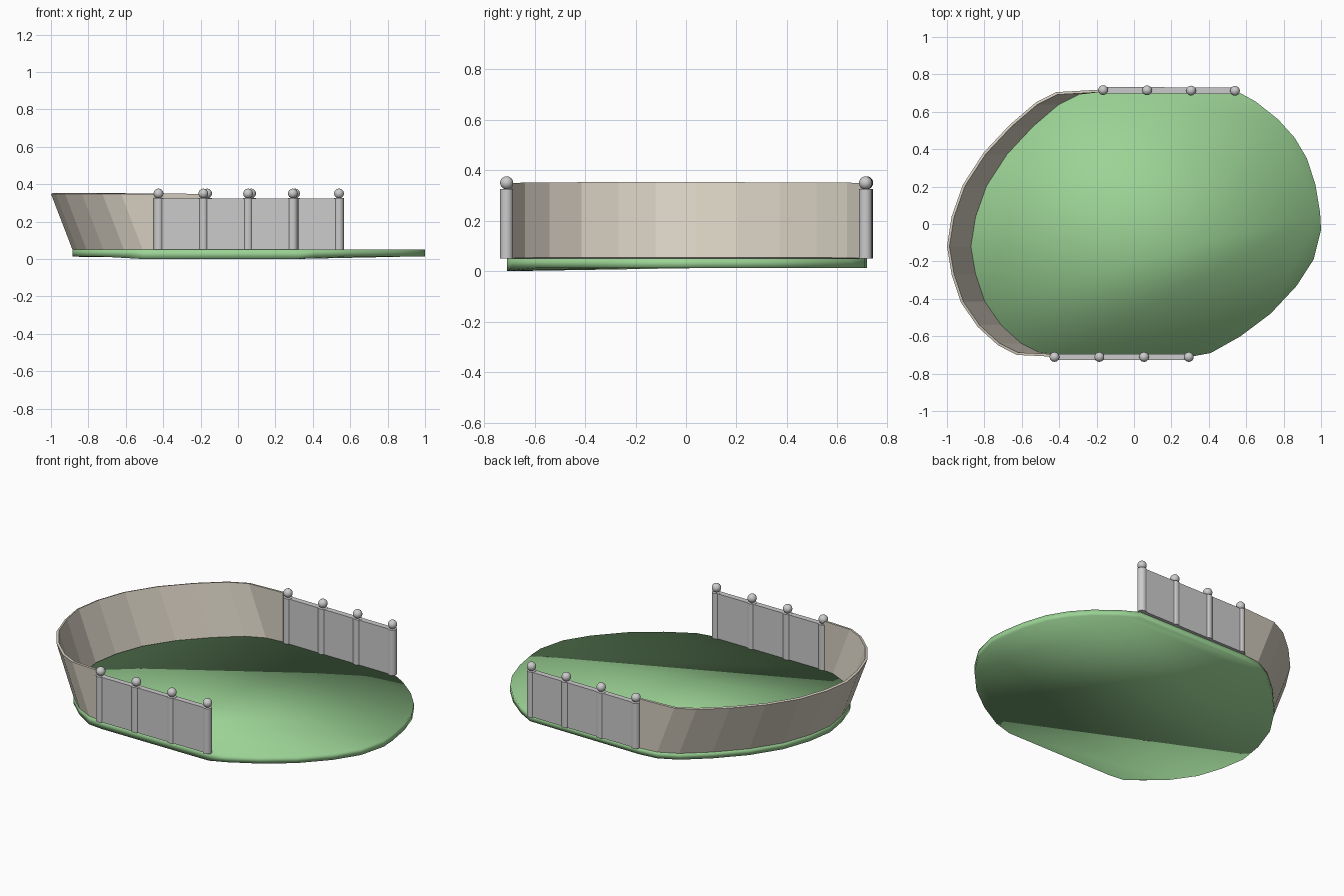
import bpy
from mathutils import Vector

if "Cube" in bpy.data.objects:
    bpy.data.objects.remove(bpy.data.objects["Cube"])


def mesh_object(name, verts, faces, mat=None, smooth=False):
    me = bpy.data.meshes.new(name)
    me.from_pydata(verts, [], faces)
    me.update()
    ob = bpy.data.objects.new(name, me)
    bpy.context.collection.objects.link(ob)
    if mat:
        me.materials.append(mat)
    for p in me.polygons:
        p.use_smooth = smooth
    return ob


def material(name, color):
    m = bpy.data.materials.new(name)
    m.diffuse_color = (*color, 1)
    m.use_nodes = True
    m.node_tree.nodes["Principled BSDF"].inputs["Base Color"].default_value = m.diffuse_color
    return m


green = material("floor_green", (0.33, 0.65, 0.30))
beige = material("wall_beige", (0.66, 0.61, 0.52))

FLOOR_TOP, RAIL_TOP, WALL_TOP = 0.05, 0.325, 0.348

# Left curve of the floor, front to back: shared by floor and wall
left = [(-0.42, -0.71), (-0.51, -0.70), (-0.61, -0.65), (-0.72, -0.55),
        (-0.81, -0.42), (-0.86, -0.27), (-0.885, -0.12), (-0.86, 0.04),
        (-0.80, 0.21), (-0.69, 0.38), (-0.55, 0.53), (-0.41, 0.65),
        (-0.30, 0.705), (-0.19, 0.718)]
# Right curve, back to front
right = [(0.55, 0.71), (0.65, 0.655), (0.77, 0.56), (0.86, 0.46),
         (0.925, 0.35), (0.97, 0.21), (0.995, 0.06), (1.0, -0.03),
         (0.96, -0.19), (0.87, -0.33), (0.73, -0.48), (0.57, -0.60),
         (0.41, -0.69), (0.30, -0.71)]

# Floor slab, softly shaded, sinking slightly along the front edge
outline = (left + right)[::-1]
n = len(outline)
verts = [(x, y, 0.0 if y < -0.695 else 0.012) for x, y in outline]
verts += [(x, y, FLOOR_TOP) for x, y in outline]
faces = [tuple(range(n - 1, -1, -1)), tuple(range(n, 2 * n))]
faces += [(i, (i + 1) % n, n + (i + 1) % n, n + i) for i in range(n)]
mesh_object("floor", verts, faces, green, True)

# Leaning wall around the left curve, pinned upright at its two ends
m = len(left)
lean = [0.0] + [0.115] * (m - 2) + [0.0]
verts = [(x, y, FLOOR_TOP) for x, y in left]
verts += [(x - s, y, WALL_TOP) for (x, y), s in zip(left, lean)]
faces = [(i, i + 1, m + i + 1, m + i) for i in range(m - 1)]
wall = mesh_object("leaning_wall", verts, faces, beige)
solid = wall.modifiers.new("thickness", 'SOLIDIFY')
solid.thickness = 0.014
solid.offset = 1


# Railings: posts with ball caps and panels between them
def railing(side, start, end):
    start, end = Vector(start), Vector(end)
    posts = [start.lerp(end, i / 3) for i in range(4)]
    height = RAIL_TOP - FLOOR_TOP
    mid = (RAIL_TOP + FLOOR_TOP) / 2
    for i, p in enumerate(posts):
        bpy.ops.mesh.primitive_cylinder_add(
            vertices=24, radius=0.026, depth=height, location=(p.x, p.y, mid))
        bpy.context.object.name = f"{side}_post_{i + 1}"
        bpy.ops.object.shade_smooth_by_angle()
        bpy.ops.mesh.primitive_uv_sphere_add(
            segments=24, ring_count=12, radius=0.026, location=(p.x, p.y, 0.35))
        bpy.context.object.name = f"{side}_post_ball_{i + 1}"
        bpy.ops.object.shade_smooth()
    for i, (a, b) in enumerate(zip(posts, posts[1:])):
        c = (a + b) / 2
        bpy.ops.mesh.primitive_cube_add(size=1, location=(c.x, c.y, mid))
        ob = bpy.context.object
        ob.name = f"{side}_panel_{i + 1}"
        ob.scale = ((b - a).length, 0.034, height - 0.002)
        ob.rotation_euler.z = (b - a).angle_signed(Vector((1, 0)))


railing("front", (-0.425, -0.711), (0.293, -0.711))
railing("back", (-0.165, 0.716), (0.54, 0.712))
